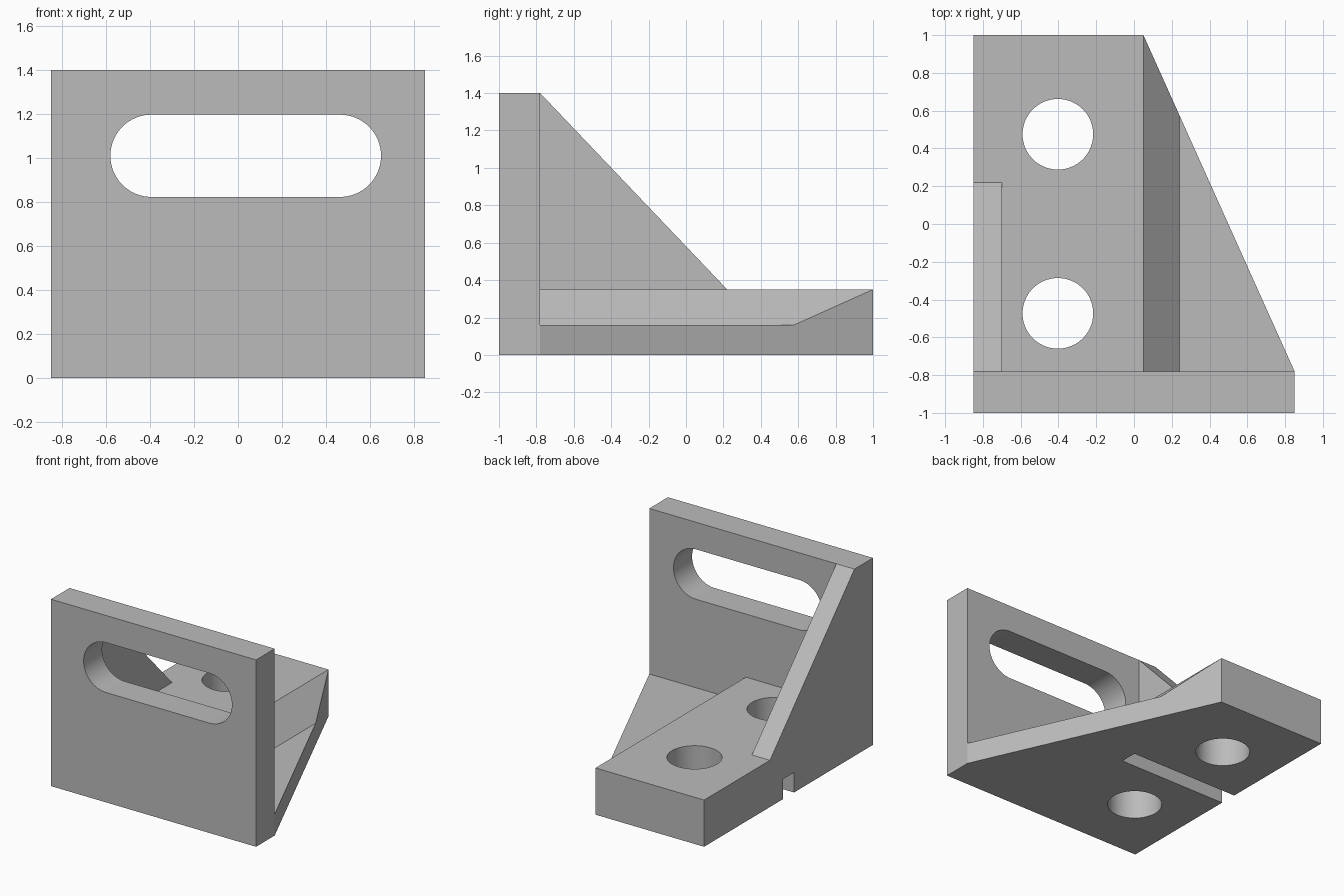
import bpy
import bmesh
from math import cos, sin, pi, radians
from mathutils import Vector

cube = bpy.data.objects.get("Cube")
if cube:
    bpy.data.objects.remove(cube, do_unlink=True)

grey = bpy.data.materials.new("plain grey")
grey.use_nodes = True
grey.diffuse_color = (0.5, 0.5, 0.5, 1)
grey.node_tree.nodes["Principled BSDF"].inputs["Base Color"].default_value = (0.5, 0.5, 0.5, 1)


def prism(name, profile, axis, lo, hi):
    """Extrude a 2D profile along an axis: x takes (y, z), y takes (x, z), z takes (x, y)."""
    def place(p, d):
        a, b = p
        return {"x": (d, a, b), "y": (a, d, b), "z": (a, b, d)}[axis]

    bm = bmesh.new()
    face = bm.faces.new([bm.verts.new(place(p, lo)) for p in profile])
    out = bmesh.ops.extrude_face_region(bm, geom=[face])
    verts = [v for v in out["geom"] if isinstance(v, bmesh.types.BMVert)]
    offset = Vector(place((0, 0), hi - lo))
    bmesh.ops.translate(bm, verts=verts, vec=offset)
    bmesh.ops.recalc_face_normals(bm, faces=bm.faces)
    mesh = bpy.data.meshes.new(name)
    bm.to_mesh(mesh)
    bm.free()
    mesh.materials.append(grey)
    obj = bpy.data.objects.new(name, mesh)
    bpy.context.collection.objects.link(obj)
    return obj


def rect(x0, x1, y0, y1):
    return [(x0, y0), (x1, y0), (x1, y1), (x0, y1)]


def stadium(x0, x1, y, r, n=32):
    """Rounded slot outline; a circle when x0 equals x1."""
    right = [(x1 + r * cos(a), y + r * sin(a)) for a in (pi * i / n - pi / 2 for i in range(n + 1))]
    left = [(x0 - r * cos(a), y - r * sin(a)) for a in (pi * i / n - pi / 2 for i in range(n + 1))]
    return right + left if x1 > x0 else right[:-1] + left[:-1]


def combine(target, tool, operation):
    """Apply a boolean and discard the tool."""
    bpy.context.view_layer.objects.active = target
    mod = target.modifiers.new(operation.lower(), "BOOLEAN")
    mod.operation = operation
    mod.solver = "EXACT"
    mod.object = tool
    bpy.ops.object.modifier_apply(modifier=mod.name)
    bpy.data.objects.remove(tool, do_unlink=True)


# Base with a raised pad, a chamfered step and a slanted side
base = prism("base", [(-0.85, 0), (1, 0), (1, 0.16), (0.24, 0.16), (0.05, 0.35), (-0.85, 0.35)],
             "y", -0.78, 1)
combine(base, prism("side_cutter", [(-0.03, 1.178), (0.93, -0.958), (1.3, -0.958), (1.3, 1.178)],
                    "z", -0.1, 0.5), "DIFFERENCE")

# Upright wall and triangular gusset
bracket = prism("angle_bracket", rect(-0.85, 0.85, 0, 1.4), "y", -1, -0.78)
combine(bracket, base, "UNION")
gusset = prism("gusset", [(-0.78, 0.35), (0.22, 0.35), (-0.78, 1.4)], "x", -0.85, -0.70)
combine(bracket, gusset, "UNION")

# Long slot through the wall
combine(bracket, prism("slot_cutter", stadium(-0.393, 0.463, 1.01, 0.187), "y", -1.1, -0.6), "DIFFERENCE")

# Two bolt holes through the base
for y in (0.475, -0.473):
    combine(bracket, prism("hole_cutter", stadium(-0.403, -0.403, y, 0.187), "z", -0.1, 0.5), "DIFFERENCE")

# Blind groove under the base, open on one side
combine(bracket, prism("groove_cutter", rect(-0.065, 0.065, -0.1, 0.15), "x", -1, 0.05), "DIFFERENCE")

# Tidy the mesh and smooth only the shallow edges
bm = bmesh.new()
bm.from_mesh(bracket.data)
bmesh.ops.remove_doubles(bm, verts=bm.verts, dist=0.0001)
bmesh.ops.dissolve_limit(bm, angle_limit=radians(0.5), verts=bm.verts, edges=bm.edges)
bm.to_mesh(bracket.data)
bm.free()
bpy.ops.object.select_all(action="DESELECT")
bracket.select_set(True)
bpy.context.view_layer.objects.active = bracket
bpy.ops.object.shade_smooth_by_angle(angle=radians(30))
